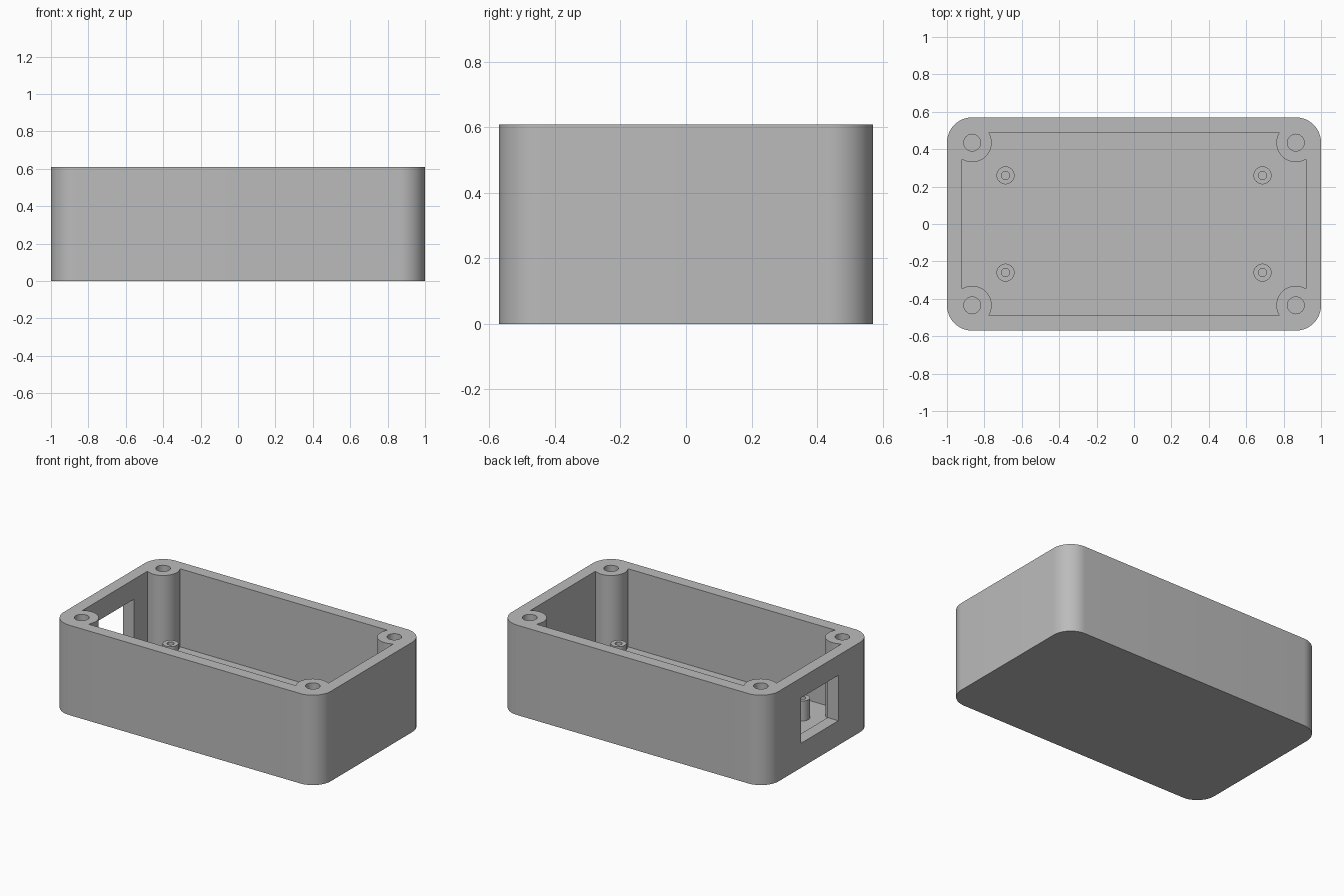
import bpy
import bmesh
import math
from mathutils import Matrix, Vector

if "Cube" in bpy.data.objects:
    bpy.data.objects.remove(bpy.data.objects["Cube"], do_unlink=True)

HALF_X, HALF_Y, HEIGHT = 1.0, 0.57, 0.608
WALL, CORNER = 0.08, 0.135
BOSS_X, BOSS_Y = HALF_X - CORNER, HALF_Y - CORNER
SIGNS = [(sx, sy) for sx in (-1, 1) for sy in (-1, 1)]

grey = bpy.data.materials.new("grey plastic")
grey.use_nodes = True
colour = (0.5, 0.5, 0.5, 1)
grey.diffuse_color = colour
grey.node_tree.nodes["Principled BSDF"].inputs["Base Color"].default_value = colour


def finish(name, bm):
    bmesh.ops.recalc_face_normals(bm, faces=bm.faces)
    mesh = bpy.data.meshes.new(name)
    bm.to_mesh(mesh)
    bm.free()
    mesh.materials.append(grey)
    obj = bpy.data.objects.new(name, mesh)
    bpy.context.collection.objects.link(obj)
    return obj


def prism(name, outline, z0, z1):
    bm = bmesh.new()
    base = bm.faces.new([bm.verts.new((x, y, z0)) for x, y in outline])
    top = bmesh.ops.extrude_face_region(bm, geom=[base])["geom"]
    bmesh.ops.translate(bm, vec=(0, 0, z1 - z0),
                        verts=[v for v in top if isinstance(v, bmesh.types.BMVert)])
    return finish(name, bm)


def block(name, x0, x1, y0, y1, z0, z1):
    return prism(name, [(x0, y0), (x1, y0), (x1, y1), (x0, y1)], z0, z1)


def cylinder(name, x, y, radius, z0, z1, sides=48):
    angles = [math.tau * i / sides for i in range(sides)]
    return prism(name, [(x + radius * math.cos(a), y + radius * math.sin(a))
                        for a in angles], z0, z1)


def activate(obj):
    bpy.ops.object.select_all(action='DESELECT')
    obj.select_set(True)
    bpy.context.view_layer.objects.active = obj


def cut(obj, cutter):
    cutter.hide_render = True
    mod = obj.modifiers.new("cut", 'BOOLEAN')
    mod.operation, mod.solver, mod.object = 'DIFFERENCE', 'EXACT', cutter
    activate(obj)
    bpy.ops.object.modifier_apply(modifier=mod.name)
    bpy.data.objects.remove(cutter, do_unlink=True)


def smooth(obj):
    activate(obj)
    bpy.ops.object.shade_smooth_by_angle(angle=math.radians(30))


# Rounded outer body
STEPS = 16
outline = []
for quarter, (sx, sy) in enumerate([(1, 1), (-1, 1), (-1, -1), (1, -1)]):
    for i in range(STEPS + 1):
        a = (quarter + i / STEPS) * math.pi / 2
        outline.append((sx * BOSS_X + CORNER * math.cos(a),
                        sy * BOSS_Y + CORNER * math.sin(a)))
body = prism("enclosure_body", outline, 0, HEIGHT)

# Cavity that leaves a screw boss standing in each corner
inner_x, inner_y = HALF_X - WALL, HALF_Y - WALL
cavity = block("cavity", -inner_x, inner_x, -inner_y, inner_y, WALL, HEIGHT + 0.1)
for sx, sy in SIGNS:
    cut(cavity, cylinder("boss", sx * BOSS_X, sy * BOSS_Y, 0.104, -0.1, HEIGHT + 0.3))
cut(body, cavity)

# Screw holes and the port opening in one end wall
for sx, sy in SIGNS:
    cut(body, cylinder("screw_hole", sx * BOSS_X, sy * BOSS_Y, 0.045, WALL, HEIGHT + 0.1))
cut(body, block("port", -HALF_X - 0.1, -inner_x + 0.05, -0.2, 0.2, 0.166, 0.473))
smooth(body)

# Hollow standoffs on the floor, each turned from a wall profile
for sx, sy in SIGNS:
    bm = bmesh.new()
    profile = [(0.048, WALL), (0.048, 0.215), (0.022, 0.215), (0.022, WALL)]
    verts = [bm.verts.new((r, 0, z)) for r, z in profile]
    edges = [bm.edges.new(pair) for pair in zip(verts, verts[1:])]
    bmesh.ops.spin(bm, geom=verts + edges, cent=(0, 0, 0), axis=(0, 0, 1),
                   angle=math.tau, steps=32, use_merge=True)
    bmesh.ops.transform(bm, verts=bm.verts,
                        matrix=Matrix.Translation(Vector((sx * 0.687, sy * 0.26, 0))))
    name = ("back" if sy > 0 else "front") + ("_left" if sx > 0 else "_right") + "_standoff"
    smooth(finish(name, bm))
